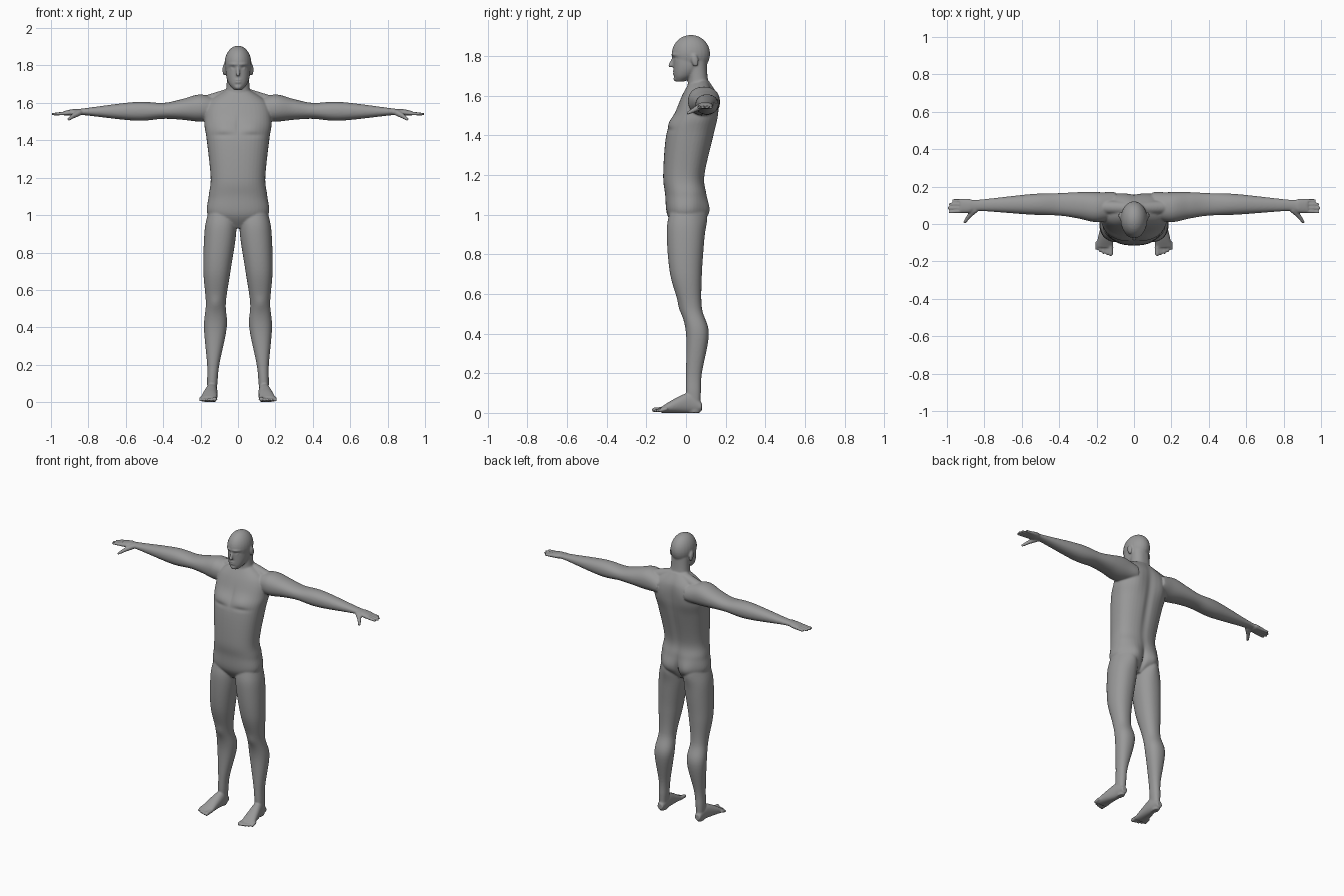
import bpy
import bmesh
import math
from mathutils import Matrix, Vector

cube = bpy.data.objects.get("Cube")
if cube:
    bpy.data.objects.remove(cube, do_unlink=True)

bm = bmesh.new()


def spline(before, start, end, after, t):
    """Smooth interpolation between two neighbouring profile rows."""
    return [q + t / 2 * (r - p + t * (2 * p - 5 * q + 4 * r - s + t * (3 * (q - r) + s - p)))
            for p, q, r, s in zip(before, start, end, after)]


def loft(axis, rows, side=1, power=2.2, steps=8, sides=40):
    """Skin rings given as position, then low and high bound on the two other axes."""
    path = []
    for i, (start, end) in enumerate(zip(rows, rows[1:])):
        before, after = rows[max(i - 1, 0)], rows[min(i + 2, len(rows) - 1)]
        path += [spline(before, start, end, after, step / steps) for step in range(steps)]
    path.append(rows[-1])
    rings = []
    for position, u_low, u_high, v_low, v_high in path:
        ring = []
        for corner in range(sides):
            angle = math.tau * corner / sides
            c, s = math.cos(angle), math.sin(angle)
            u = math.copysign(abs(c) ** (2 / power), c)
            v = math.copysign(abs(s) ** (2 / power), s)
            point = [(u_low + u_high + u * (u_high - u_low)) / 2,
                     (v_low + v_high + v * (v_high - v_low)) / 2]
            point.insert(axis, position)
            ring.append(bm.verts.new((point[0] * side, point[1], point[2])))
        rings.append(ring)
    for low, high in zip(rings, rings[1:]):
        for corner in range(sides):
            following = (corner + 1) % sides
            bm.faces.new((low[corner], low[following], high[following], high[corner]))
    bm.faces.new(rings[0])
    bm.faces.new(rings[-1])


def centred(rows):
    """Rows of height, half width, front and back for parts on the middle line."""
    return [(height, -half, half, front, back) for height, half, front, back in rows]


def blob(centre, radii, side=1, tilt=0):
    """Rounded feature shaped as an ellipsoid, tilted about x."""
    place = Matrix.Translation((centre[0] * side, centre[1], centre[2]))
    shape = place @ Matrix.Rotation(tilt, 4, 'X') @ Matrix.Diagonal((*radii, 1))
    bmesh.ops.create_uvsphere(bm, u_segments=24, v_segments=16, radius=1, matrix=shape)


def chain(points, thick, thin, side=1):
    """Finger, toe or nose as a tapering chain of rounded links."""
    joints = [Vector((p[0] * side, p[1], p[2])) for p in points]
    last = len(joints) - 1
    radii = [thick + (thin - thick) * i / last for i in range(len(joints))]
    for joint, radius in zip(joints, radii):
        blob(joint, (radius, radius, radius))
    for start, end, wide, narrow in zip(joints, joints[1:], radii, radii[1:]):
        turn = (end - start).to_track_quat('Z', 'Y').to_matrix().to_4x4()
        place = Matrix.Translation((start + end) / 2) @ turn
        bmesh.ops.create_cone(bm, cap_ends=True, segments=16, radius1=wide, radius2=narrow,
                              depth=(end - start).length, matrix=place)


# Torso from crotch to collar
loft(2, centred([
    (.93, .05, -.05, .05), (1, .16, -.095, .09), (1.1, .157, -.105, .1), (1.2, .146, -.115, .095),
    (1.4, .167, -.1, .14), (1.5, .18, -.06, .157), (1.6, .16, -.02, .157),
    (1.67, .06, .02, .12)]), power=2.4)

# Neck, jaw and skull
loft(2, centred([(1.58, .08, 0, .14), (1.68, .062, .01, .112), (1.78, .06, 0, .105)]))
loft(2, centred([(1.67, .022, -.05, -.01), (1.7, .048, -.06, .04), (1.75, .064, -.063, .09),
                 (1.83, .064, -.065, .1)]))
blob((0, .025, 1.81), (.072, .097, .096))

# Nose, lips and chin
chain([(0, -.062, 1.795), (0, -.079, 1.752)], .006, .011)
for height in (1.711, 1.722):
    blob((0, -.058, height), (.02, .009, .006))
blob((0, -.05, 1.685), (.02, .014, .014))

leg = [(1.1, .05, .13, -.05, .06), (1, .015, .163, -.085, .08), (.9, .01, .18, -.097, .092),
       (.7, .04, .185, -.08, .08), (.53, .065, .172, -.03, .08), (.4, .06, .182, 0, .115),
       (.2, .1, .165, 0, .08), (.1, .11, .165, 0, .075), (0, .12, .16, .01, .07)]
foot = [(.08, .12, .16, .01, .05), (.02, .11, .17, 0, .1), (-.06, .11, .19, 0, .07),
        (-.125, .11, .205, 0, .03)]
arm = [(.1, .03, .16, 1.51, 1.62), (.2, .01, .17, 1.5, 1.645), (.3, .03, .17, 1.51, 1.62),
       (.4, .045, .165, 1.515, 1.6), (.55, .05, .16, 1.505, 1.605),
       (.83, .07, .13, 1.535, 1.57), (.88, .06, .135, 1.532, 1.567),
       (.93, .06, .135, 1.533, 1.557)]

for side in (1, -1):
    # Limbs and the slope from neck to shoulder
    loft(2, leg, side)
    loft(1, foot, side)
    loft(0, arm, side)
    chain([(.04, .085, 1.645), (.17, .09, 1.605)], .035, .035, side)

    # Ear and eye
    blob((.073, .045, 1.777), (.01, .018, .033), side, .2)
    blob((.03, -.05, 1.787), (.012, .012, .009), side)

    # Fingers, spread toward the tips, and the lowered thumb
    for finger in range(4):
        root = Vector((.9, .07 + .0175 * finger, 1.545))
        tip = Vector((.99 - .006 * (finger - 1) ** 2, .064 + .021 * finger, 1.54))
        chain([root, tip], .0105, .008, side)
    chain([(.85, .075, 1.547), (.88, .045, 1.53), (.905, .01, 1.512)], .017, .0085, side)

    # Toes, shorter toward the outside
    for toe in range(5):
        x = .124 + .019 * toe
        reach = .16 - .0018 * toe ** 2
        size = .0085 if toe else .0125
        chain([(x, -.1, .02), (x, -reach, size + .003)], size, size, side)

for vertex in bm.verts:
    vertex.co.z = max(vertex.co.z, 0)
bmesh.ops.recalc_face_normals(bm, faces=bm.faces)
mesh = bpy.data.meshes.new("body")
bm.to_mesh(mesh)
bm.free()
body = bpy.data.objects.new("body", mesh)
bpy.context.scene.collection.objects.link(body)

# Fuse the parts into one skin
fuse = body.modifiers.new("fuse", 'REMESH')
fuse.mode = 'VOXEL'
fuse.voxel_size = .005
soften = body.modifiers.new("soften", 'SMOOTH')
soften.iterations = 7
graph = bpy.context.evaluated_depsgraph_get()
skin = bpy.data.meshes.new_from_object(body.evaluated_get(graph))
body.modifiers.clear()
body.data = skin

# Sculpted swells and hollows: centre, radii, push along y
dabs = {
    "chest": ((.08, -.09, 1.475), (.075, .06, .04), -.014),
    "chest crease": ((.085, -.1, 1.428), (.06, .05, .014), .005),
    "breastbone": ((0, -.08, 1.49), (.012, .06, .06), .004),
    "shoulder blade": ((.1, .16, 1.52), (.06, .06, .09), .012),
    "spine": ((0, .15, 1.3), (.025, .08, .3), -.01),
    "buttock": ((.075, .1, 1.01), (.065, .06, .075), .03),
    "cleft": ((0, .1, .99), (.012, .06, .06), -.015),
    "knee": ((.12, -.03, .53), (.03, .03, .04), -.006),
    "brow": ((.03, -.06, 1.806), (.025, .03, .007), -.006),
    "eye socket": ((.03, -.06, 1.789), (.018, .03, .009), .006),
    "mouth": ((0, -.07, 1.716), (.02, .02, .003), .003),
}
for vertex in skin.vertices:
    here = Vector((abs(vertex.co.x), vertex.co.y, vertex.co.z))
    for centre, radii, push in dabs.values():
        distance = sum(((p - c) / r) ** 2 for p, c, r in zip(here, centre, radii))
        vertex.co.y += push * math.exp(-distance)
for face in skin.polygons:
    face.use_smooth = True

# Plain grey clay
clay = bpy.data.materials.new("grey clay")
clay.use_nodes = True
colour = (.32, .32, .32, 1)
clay.diffuse_color = colour
clay.node_tree.nodes["Principled BSDF"].inputs["Base Color"].default_value = colour
skin.materials.clear()
skin.materials.append(clay)
